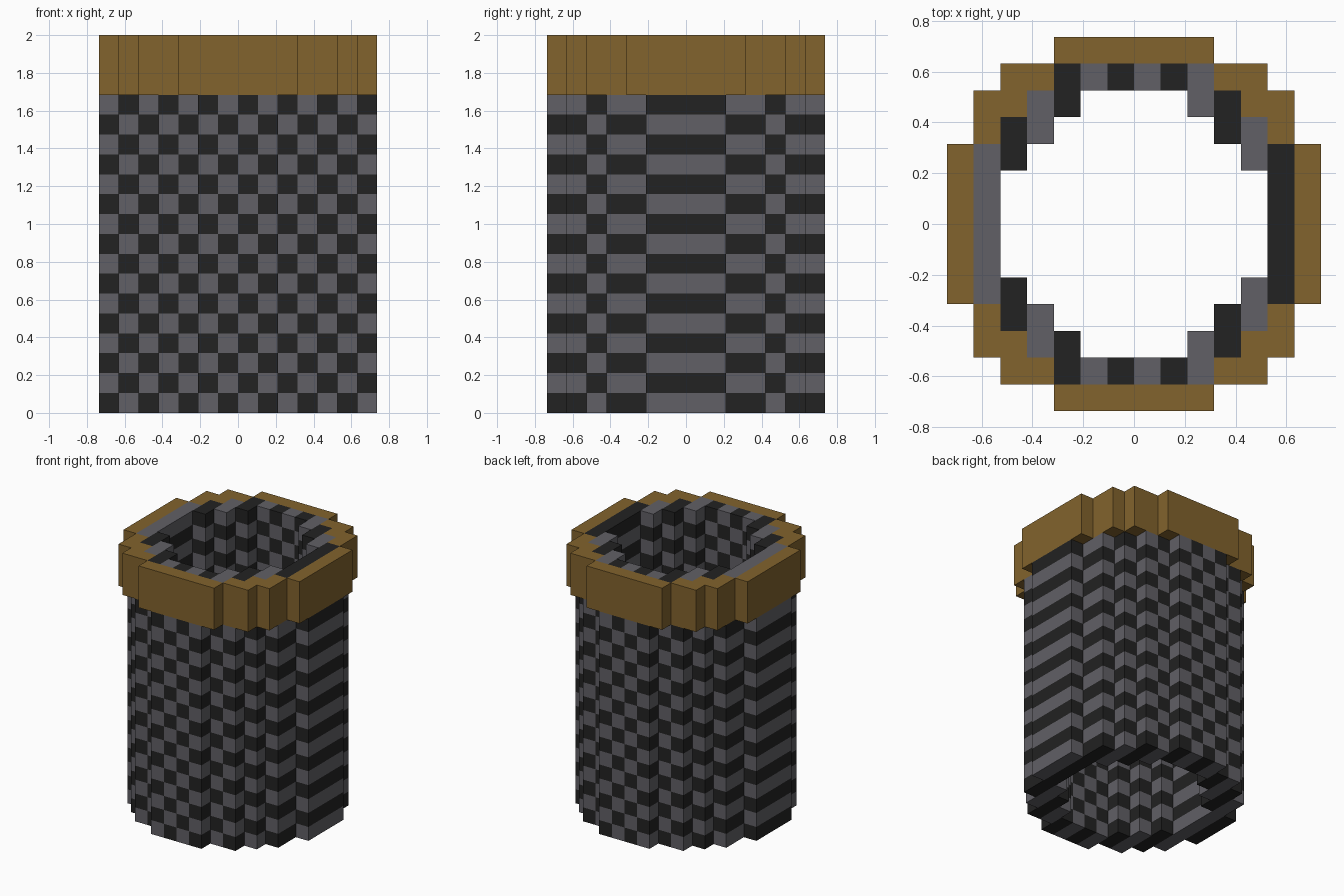
import bpy, bmesh
from mathutils import Vector

if "Cube" in bpy.data.objects:
    bpy.data.objects.remove(bpy.data.objects["Cube"])

U = 2 / 19                     # block size: the model is 19 blocks tall, 14 wide
BODY_ROWS, ROWS, N = 16, 19, 14

# Half-widths in blocks for each row away from the centre
BODY = [7, 7, 6, 6, 5, 4, 2]
RIM = [7, 7, 7, 6, 6, 5, 3]
LINER = [6, 6, 6, 5, 4, 3, 0]
HOLE = [5, 5, 4, 3, 2, 0, 0]


def material(name, rgb):
    m = bpy.data.materials.new(name)
    m.diffuse_color = (*rgb, 1)
    m.use_nodes = True
    m.node_tree.nodes["Principled BSDF"].inputs["Base Color"].default_value = m.diffuse_color
    return m


grey = material("grey", (0.120, 0.117, 0.133))
black = material("black", (0.016, 0.016, 0.016))
gold = material("gold", (0.223, 0.125, 0.026))


def within(outline, i, j):
    a = int(abs(i - 6.5))
    b = int(abs(j - 6.5))
    return a < outline[b]


def part_at(i, j, k):
    """Which part fills a block, or None where it is empty."""
    if not (0 <= i < N and 0 <= j < N and 0 <= k < ROWS) or within(HOLE, i, j):
        return None
    if k < BODY_ROWS:
        return "tube_wall" if within(BODY, i, j) else None
    if within(LINER, i, j):
        return "tube_wall"
    return "rim" if within(RIM, i, j) else None


def build(part, mats, colour):
    """Make the outer faces of every block that belongs to the part."""
    bm = bmesh.new()
    for i in range(N):
        for j in range(N):
            for k in range(ROWS):
                if part_at(i, j, k) != part:
                    continue
                centre = Vector((i - 6.5, j - 6.5, k + 0.5))
                for axis in range(3):
                    for s in (-1, 1):
                        d = Vector((0, 0, 0))
                        d[axis] = s
                        if part_at(i + int(d.x), j + int(d.y), k + int(d.z)):
                            continue
                        u, v = Vector((0, 0, 0)), Vector((0, 0, 0))
                        u[(axis + 1) % 3] = 0.5
                        v[(axis + 2) % 3] = 0.5 * s
                        c = centre + d / 2
                        f = bm.faces.new([bm.verts.new(p * U) for p in
                                          (c - u - v, c + u - v, c + u + v, c - u + v)])
                        f.material_index = colour(i, k)
    # Join the blocks and merge neighbouring flat faces of one colour
    bmesh.ops.remove_doubles(bm, verts=bm.verts, dist=1e-4)
    bmesh.ops.dissolve_limit(bm, angle_limit=0.01, verts=bm.verts,
                             edges=bm.edges, delimit={'MATERIAL'})
    me = bpy.data.meshes.new(part)
    bm.to_mesh(me)
    bm.free()
    for m in mats:
        me.materials.append(m)
    ob = bpy.data.objects.new(part, me)
    bpy.context.collection.objects.link(ob)


# Checkered tube: colour alternates across the width and up the height
build("tube_wall", [black, grey], lambda i, k: (i + k) % 2)
# Plain rim around the top
build("rim", [gold], lambda i, k: 0)
